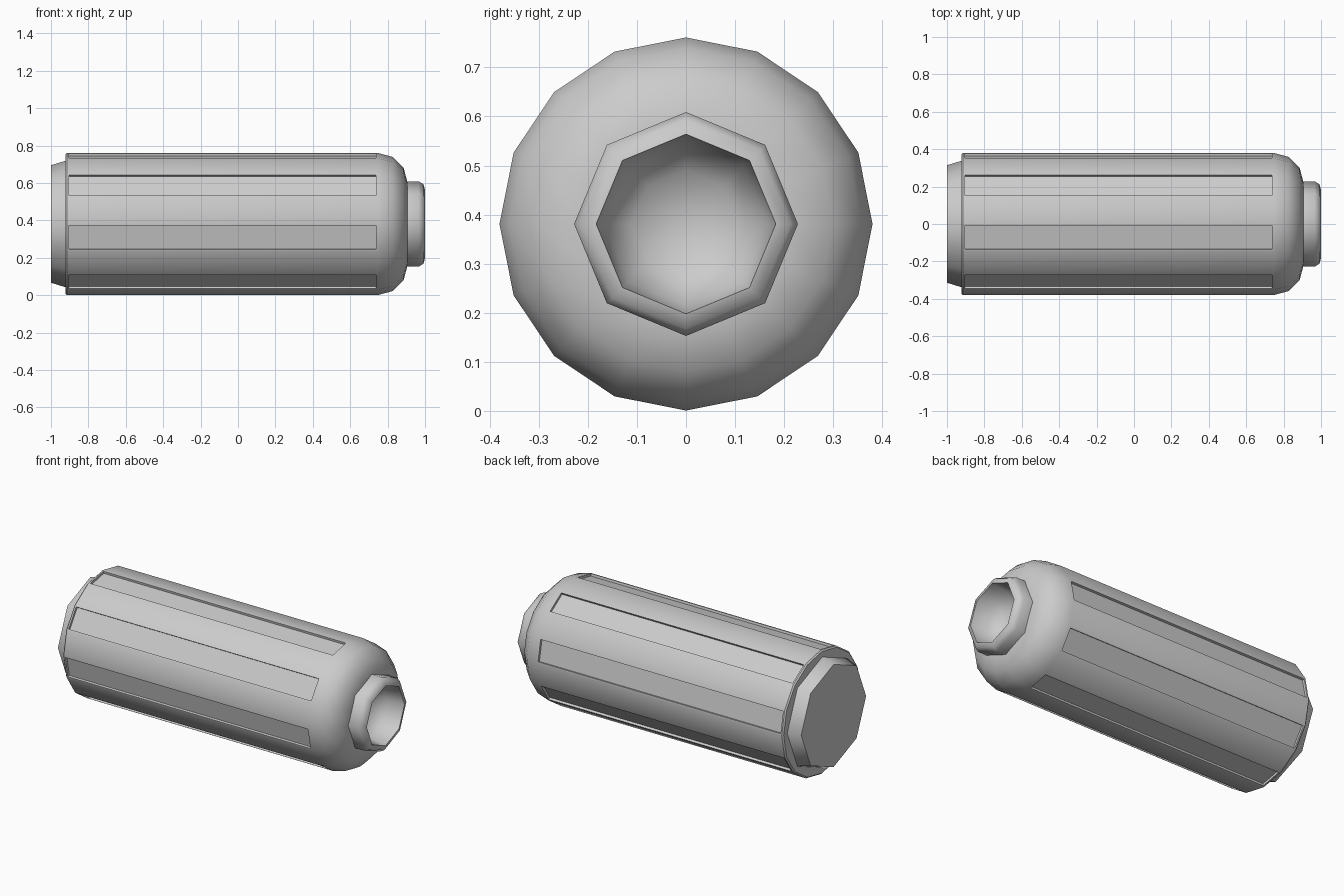
import bpy, bmesh, math

if "Cube" in bpy.data.objects:
    bpy.data.objects.remove(bpy.data.objects["Cube"])

AXIS_Z = 0.381


def lathe(name, profile, sides, smooth, panel_segment=None):
    """Revolve (x, radius) points about the long axis; radius 0 closes the end."""
    bm = bmesh.new()
    rings = []
    for x, r in profile:
        if r == 0:
            rings.append([bm.verts.new((x, 0, AXIS_Z))] * sides)
            continue
        angles = [2 * math.pi * k / sides for k in range(sides)]
        rings.append([bm.verts.new((x, r * math.cos(a), AXIS_Z + r * math.sin(a)))
                      for a in angles])
    panels = []
    for i in range(len(rings) - 1):
        a, b = rings[i], rings[i + 1]
        for k in range(sides):
            n = (k + 1) % sides
            corners = list(dict.fromkeys([a[k], a[n], b[n], b[k]]))
            face = bm.faces.new(corners)
            if i == panel_segment and k % 2 == 0:
                panels.append(face)
    bmesh.ops.recalc_face_normals(bm, faces=bm.faces)
    # Long grooves sunk into every other side
    if panels:
        bmesh.ops.inset_individual(bm, faces=panels, thickness=0.013)
        bmesh.ops.inset_individual(bm, faces=panels, thickness=0.0005, depth=-0.014)
    mesh = bpy.data.meshes.new(name)
    bm.to_mesh(mesh)
    bm.free()
    obj = bpy.data.objects.new(name, mesh)
    bpy.context.collection.objects.link(obj)
    bpy.ops.object.select_all(action='DESELECT')
    obj.select_set(True)
    bpy.context.view_layer.objects.active = obj
    bpy.ops.object.shade_smooth_by_angle(angle=math.radians(smooth))
    return obj


# Sixteen-sided body with a rounded shoulder
shoulder = [(0.747 + 0.16 * math.sin(math.radians(t)),
             0.22 + 0.16 * math.cos(math.radians(t))) for t in (0, 30, 60, 90)]
lathe("body", [(-0.922, 0), (-0.922, 0.372), (-0.914, 0.38)] + shoulder
      + [(0.907, 0.18), (0.80, 0.17), (0.78, 0)], 16, 35, panel_segment=2)

# Eight-sided tapered base plug
lathe("base_cap", [(-0.90, 0), (-0.90, 0.345), (-1.0, 0.314), (-1.0, 0)], 8, 50)

# Eight-sided hollow nozzle with a rolled rim
lathe("nozzle", [(0.89, 0.228), (0.966, 0.228), (0.991, 0.213), (1.0, 0.183),
                 (0.90, 0.166), (0.84, 0.11), (0.82, 0)], 8, 50)
